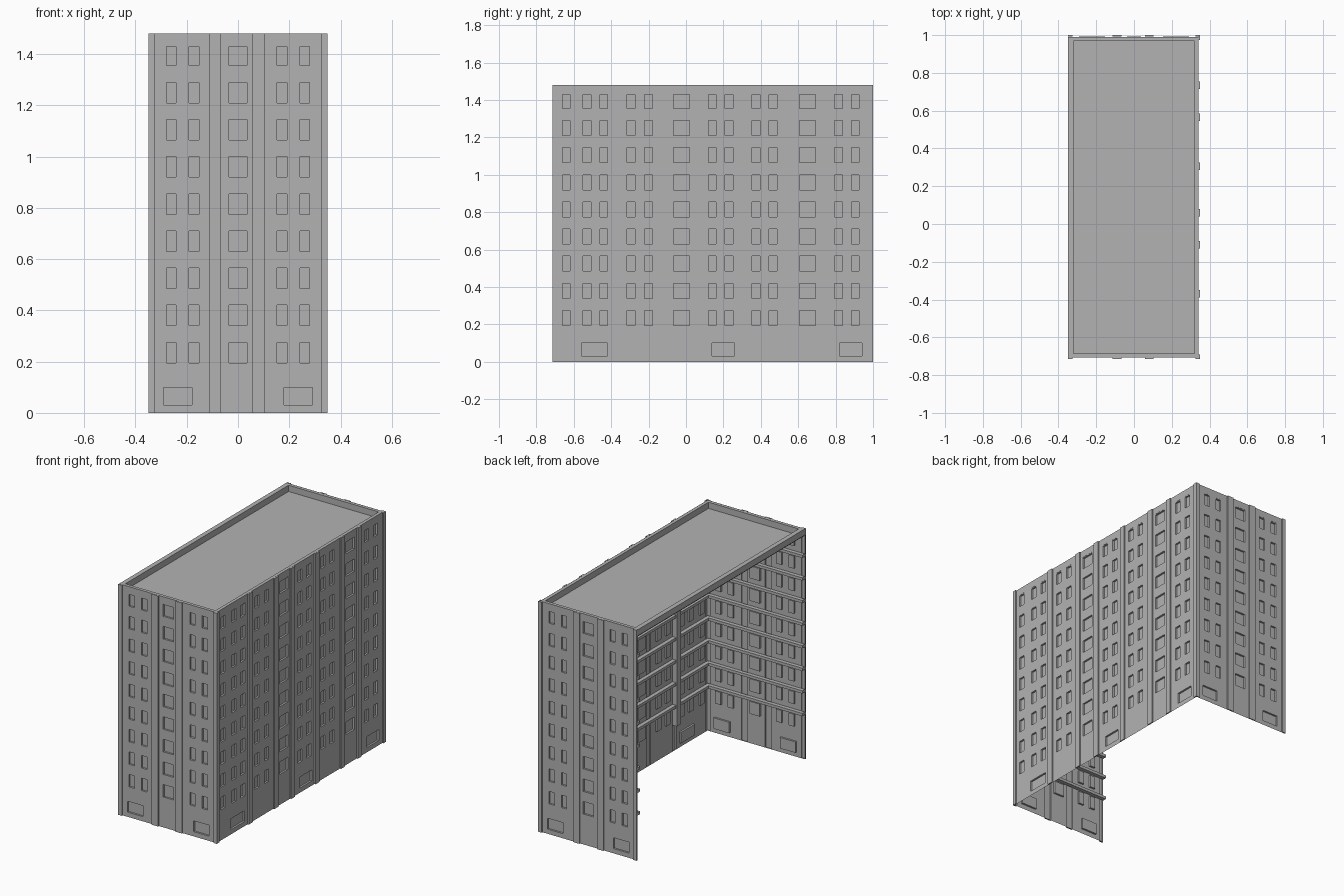
import bpy
import bmesh
from mathutils import Vector

if "Cube" in bpy.data.objects:
    bpy.data.objects.remove(bpy.data.objects["Cube"], do_unlink=True)

# Single concrete colour
GREY = (0.45, 0.45, 0.45, 1)
concrete = bpy.data.materials.new("concrete grey")
concrete.diffuse_color = GREY
concrete.use_nodes = True
concrete.node_tree.nodes["Principled BSDF"].inputs["Base Color"].default_value = GREY

X0, X1, Y0, Y1, TOP = -0.35, 0.35, -0.715, 1.0, 1.48
RIB, RECESS = 0.008, -0.012
FLOORS, FLOOR_STEP, SILL, WIN_H = 9, 0.145, 0.195, 0.08
ROOF = 1.44


def finish(bm, name):
    mesh = bpy.data.meshes.new(name)
    bm.to_mesh(mesh)
    bm.free()
    mesh.materials.append(concrete)
    obj = bpy.data.objects.new(name, mesh)
    bpy.context.collection.objects.link(obj)
    return obj


def box(name, lo, hi):
    bm = bmesh.new()
    bmesh.ops.create_cube(bm, size=1)
    lo, hi = Vector(lo), Vector(hi)
    for v in bm.verts:
        v.co = (lo + hi) / 2 + Vector(a * b for a, b in zip(v.co, hi - lo))
    return finish(bm, name)


def facade(name, start, end, place, ribs, windows, vents):
    """Thin stepped wall: ribs stand out, windows and ground vents sink in."""
    rows = [(SILL + i * FLOOR_STEP, SILL + i * FLOOR_STEP + WIN_H) for i in range(FLOORS)]
    panels = [(c - w / 2, c + w / 2, a, b, RECESS) for c, w in windows for a, b in rows]
    panels += [(a, b, 0.03, 0.1, RECESS) for a, b in vents]
    panels += [(c - w / 2, c + w / 2, 0, TOP, RIB) for c, w in ribs]
    panels += [(start, start + 0.025, 0, TOP, RIB), (end - 0.025, end, 0, TOP, RIB)]
    us = sorted({round(u, 4) for p in panels for u in p[:2]})
    zs = sorted({round(z, 4) for p in panels for z in p[2:4]})
    nu, nz = len(us) - 1, len(zs) - 1

    def depth(i, j):
        if not (0 <= i < nu and 0 <= j < nz):
            return 0
        u, z = (us[i] + us[i + 1]) / 2, (zs[j] + zs[j + 1]) / 2
        for a, b, c, d, value in panels:
            if a < u < b and c < z < d:
                return value
        return 0

    bm = bmesh.new()

    def quad(*points):
        bm.faces.new([bm.verts.new(place(*p)) for p in points])

    for i in range(nu + 1):
        for j in range(nz + 1):
            d, left, below = depth(i, j), depth(i - 1, j), depth(i, j - 1)
            u, z = us[i], zs[j]
            if i < nu and j < nz:
                u2, z2 = us[i + 1], zs[j + 1]
                quad((u, z, d), (u2, z, d), (u2, z2, d), (u, z2, d))
            if j < nz and d != left:
                quad((u, z, left), (u, z, d), (u, zs[j + 1], d), (u, zs[j + 1], left))
            if i < nu and d != below:
                quad((u, z, below), (us[i + 1], z, below), (us[i + 1], z, d), (u, z, d))
    bmesh.ops.remove_doubles(bm, verts=bm.verts[:], dist=0.0001)
    bmesh.ops.recalc_face_normals(bm, faces=bm.faces[:])
    # Turn the sheet outward
    outward = Vector(place(0, 0, 1)) - Vector(place(0, 0, 0))
    if sum(f.normal.dot(outward) * f.calc_area() for f in bm.faces) < 0:
        bmesh.ops.reverse_faces(bm, faces=bm.faces[:])
    finish(bm, name)


# Short end walls
end_ribs = [(-0.09, 0.045), (0.08, 0.045)]
end_windows = [(s * c, 0.038) for s in (-1, 1) for c in (0.172, 0.26)] + [(0, 0.072)]
end_vents = [(-0.29, -0.18), (0.18, 0.29)]
facade("front_wall", X0, X1, lambda u, z, d: (u, Y0 + RIB - d, z),
       end_ribs, end_windows, end_vents)
facade("back_wall", X0, X1, lambda u, z, d: (u, Y1 - RIB + d, z),
       end_ribs, end_windows, end_vents)

# Long side wall, with two wide stairwell windows per floor
side_ribs = [(c, 0.04) for c in (-0.37, -0.11, 0.06, 0.305, 0.565, 0.735)]
side_windows = [(c, 0.042) for c in (-0.64, -0.53, -0.44, -0.295, -0.2, 0.14, 0.23,
                                     0.375, 0.465, 0.815, 0.905)]
side_windows += [(-0.025, 0.085), (0.65, 0.085)]
facade("left_wall", Y0, Y1, lambda u, z, d: (X1 - RIB + d, u, z),
       side_ribs, side_windows, [(-0.56, -0.42), (0.14, 0.26), (0.82, 0.94)])

# Roof slab and parapet
T, E = 0.03, 0.009
box("roof", (X0 + E, Y0 + E, ROOF - 0.01), (X1 - E, Y1 - E, ROOF))
box("parapet_right", (X0, Y0 + E, ROOF), (X0 + T, Y1 - E, TOP))
box("parapet_left", (X1 - T, Y0 + E, ROOF), (X1 - E, Y1 - E, TOP))
box("parapet_front", (X0 + T, Y0 + E, ROOF), (X1 - T, Y0 + T, TOP))
box("parapet_back", (X0 + T, Y1 - T, ROOF), (X1 - T, Y1 - E, TOP))

# Narrow floor ledges around the inside of the open shell
IN, OUT = 0.035, 0.01
for i in range(FLOORS - 1):
    z = SILL + WIN_H + 0.012 + i * FLOOR_STEP
    z2 = z + 0.018
    box("front_ledge", (X0, Y0 + OUT, z), (X1 - OUT, Y0 + IN, z2))
    box("back_ledge", (X0, Y1 - IN, z), (X1 - OUT, Y1 - OUT, z2))
    box("left_ledge", (X1 - IN, Y0 + IN, z), (X1 - OUT, Y1 - IN, z2))

# Upright strip on the inside of the long wall
box("inner_pier", (X1 - 0.04, -0.39, 0.17), (X1 - OUT, -0.35, ROOF - 0.01))
